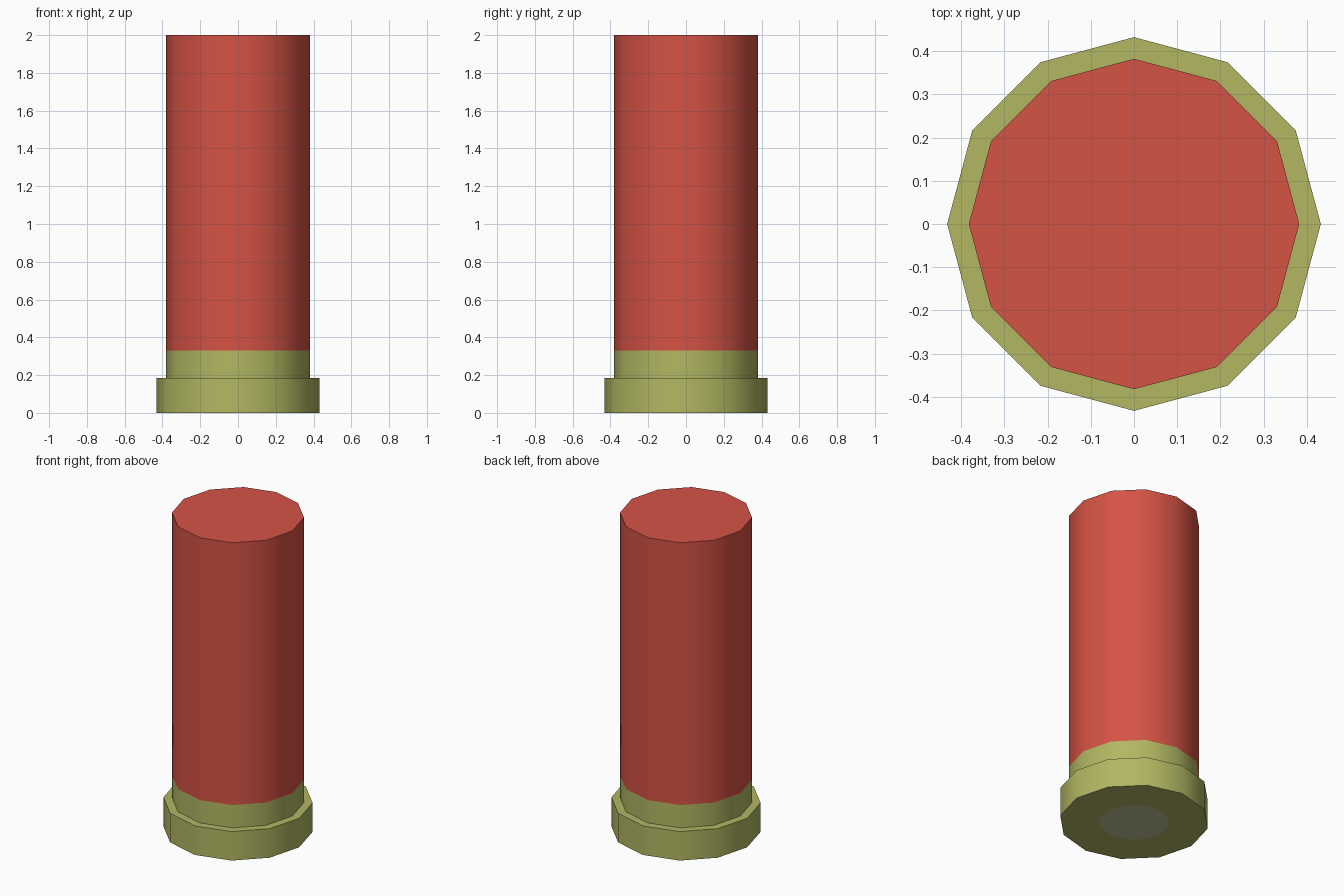
import bpy, bmesh, math

if "Cube" in bpy.data.objects:
    bpy.data.objects.remove(bpy.data.objects["Cube"])

SIDES = 12
PRIMER_STEPS = 3          # primer circle segments per casing side
TUBE_Z = 0.33             # height where brass ends and red starts


def srgb(c):
    c /= 255
    return c / 12.92 if c <= 0.04045 else ((c + 0.055) / 1.055) ** 2.4


def material(name, r, g, b):
    m = bpy.data.materials.new(name)
    m.diffuse_color = (srgb(r), srgb(g), srgb(b), 1)
    m.use_nodes = True
    m.node_tree.nodes["Principled BSDF"].inputs["Base Color"].default_value = m.diffuse_color
    return m


def ring(bm, radius, z, n):
    return [bm.verts.new((radius * math.cos(math.tau * i / n),
                          radius * math.sin(math.tau * i / n), z)) for i in range(n)]


bm = bmesh.new()

# Lathed outline: rim, ledge, brass sleeve, red tube
profile = [(0.432, 0), (0.432, 0.185), (0.382, 0.185), (0.382, TUBE_Z), (0.382, 2)]
rings = [ring(bm, r, z, SIDES) for r, z in profile]
for low, high in zip(rings, rings[1:]):
    for i in range(SIDES):
        j = (i + 1) % SIDES
        bm.faces.new((low[i], low[j], high[j], high[i]))
bm.faces.new(rings[-1])

# Base with the round primer cut flush into it
n = SIDES * PRIMER_STEPS
primer = ring(bm, 0.2, 0, n)
for i in range(SIDES):
    arc = [primer[(i * PRIMER_STEPS + k) % n] for k in range(PRIMER_STEPS + 1)]
    bm.faces.new([rings[0][(i + 1) % SIDES], rings[0][i]] + arc)
primer_face = bm.faces.new(primer[::-1])

# Colours by height, primer on its own
for f in bm.faces:
    f.material_index = 1 if f.calc_center_median().z > TUBE_Z else 0
primer_face.material_index = 2

mesh = bpy.data.meshes.new("cartridge")
bm.to_mesh(mesh)
bm.free()
obj = bpy.data.objects.new("cartridge", mesh)
bpy.context.collection.objects.link(obj)
for m in (material("olive brass", 178, 183, 98), material("red", 213, 83, 69),
          material("primer grey", 190, 192, 148)):
    mesh.materials.append(m)

# Smooth round sides, crisp rims
bpy.context.view_layer.objects.active = obj
obj.select_set(True)
bpy.ops.object.shade_smooth_by_angle(angle=math.radians(40))
